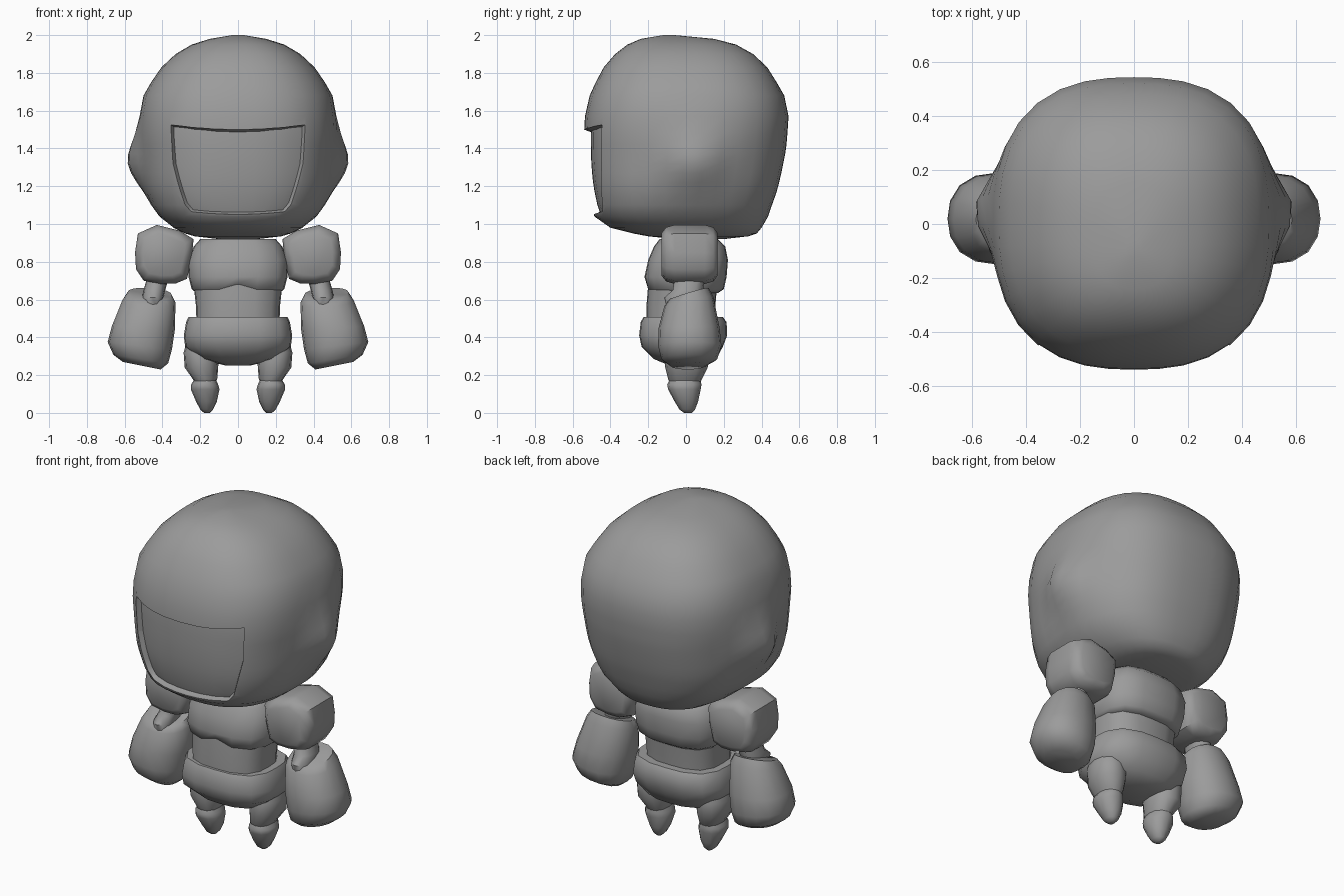
import bpy, bmesh, math

if "Cube" in bpy.data.objects:
    bpy.data.objects.remove(bpy.data.objects["Cube"])

grey = bpy.data.materials.new("plain_grey")
grey.diffuse_color = (0.33, 0.33, 0.33, 1)
grey.use_nodes = True
grey.node_tree.nodes["Principled BSDF"].inputs["Base Color"].default_value = grey.diffuse_color


def make(name, rings, warp=None):
    """Skin a stack of equal-length point rings into a closed solid."""
    bm = bmesh.new()
    rows = [[bm.verts.new(warp(*p) if warp else p) for p in r] for r in rings]
    n = len(rows[0])
    for a, b in zip(rows, rows[1:]):
        for i in range(n):
            j = (i + 1) % n
            bm.faces.new((a[i], a[j], b[j], b[i]))
    bm.faces.new(rows[0][::-1])
    bm.faces.new(rows[-1])
    bmesh.ops.recalc_face_normals(bm, faces=bm.faces)
    me = bpy.data.meshes.new(name)
    bm.to_mesh(me)
    bm.free()
    me.materials.append(grey)
    ob = bpy.data.objects.new(name, me)
    bpy.context.collection.objects.link(ob)
    return ob


def ring(z, x0, x1, y0, y1, kx=0, ky=0, n=16, e=3):
    """Superellipse between x and y limits, tilted by slopes kx and ky."""
    cx, cy, rx, ry = (x0 + x1) / 2, (y0 + y1) / 2, (x1 - x0) / 2, (y1 - y0) / 2
    pts = []
    for i in range(n):
        t = 2 * math.pi * i / n
        c, s = math.cos(t), math.sin(t)
        r = (abs(c) ** e + abs(s) ** e) ** (-1 / e)
        dx, dy = c * r * rx, s * r * ry
        pts.append((cx + dx, cy + dy, z + kx * dx + ky * dy))
    return pts


def activate(ob):
    bpy.ops.object.select_all(action='DESELECT')
    ob.select_set(True)
    bpy.context.view_layer.objects.active = ob


def smooth(ob, angle=50):
    activate(ob)
    bpy.ops.object.shade_smooth_by_angle(angle=math.radians(angle))


def subtract(ob, cutter):
    m = ob.modifiers.new("cut", 'BOOLEAN')
    m.operation, m.solver, m.object = 'DIFFERENCE', 'EXACT', cutter
    activate(ob)
    bpy.ops.object.modifier_apply(modifier=m.name)
    bpy.data.objects.remove(cutter)


def mirror(ob):
    m = ob.modifiers.new("mirror", 'MIRROR')
    m.use_mirror_merge = False
    smooth(ob)


# Head: z, half width, front y, back y
head_rows = [
    (.92, .10, -.06, .20), (.935, .23, -.20, .33), (.95, .28, -.28, .375),
    (.98, .34, -.40, .40), (1.04, .415, -.485, .435), (1.10, .455, -.505, .455),
    (1.17, .48, -.52, .48), (1.22, .492, -.528, .493), (1.27, .498, -.533, .505),
    (1.32, .503, -.537, .515), (1.37, .508, -.539, .525), (1.42, .514, -.54, .532),
    (1.48, .52, -.54, .537), (1.57, .517, -.535, .543),
    (1.68, .50, -.51, .52), (1.75, .46, -.478, .48), (1.83, .405, -.435, .43),
    (1.90, .33, -.375, .355), (1.95, .245, -.31, .265), (1.98, .15, -.24, .15),
    (2.0, .03, -.12, -.06)]
head_rings = [ring(z, -w, w, a, b, n=36, e=2.55) for z, w, a, b in head_rows]


def ear_bump(x, y, z):
    d2 = ((y - .05) ** 2 + (z - 1.33) ** 2) / .14 ** 2
    return (x + math.copysign(.088 * math.exp(-d2), x) if abs(x) > .3 else x, y, z)


head = make("head", head_rings, ear_bump)

# Recessed face opening with sloping rim and a curved back wall
half = [(0, 1.50), (.12, 1.502), (.24, 1.51), (.355, 1.525), (.345, 1.32), (.315, 1.18),
        (.285, 1.105), (.25, 1.065), (.13, 1.055), (0, 1.05)]
outline = half + [(-x, z) for x, z in half[-2:0:-1]]


def rim(depth, scale):
    return [(x * scale, -.54 + .1 * (x / .36) ** 2 + .4 * max(0, 1.18 - z) + depth,
             1.29 + (z - 1.29) * scale) for x, z in outline]


opening = make("face_opening", [rim(-.12, 1.05), rim(0, 1), rim(.045, .92), rim(.3, .92)])
subtract(opening, make("face_back",
                       [[(x, y + .036, z) for x, y, z in r] for r in head_rings]))
subtract(head, opening)
smooth(head, 62)


# Chest, with a notch under the middle of the front
def chest_notch(x, y, z):
    lift = .03 * max(0, 1 - abs(x) / .1) if y < 0 and z < .68 else 0
    return x, y, z + lift


chest_rows = [(.635, .22, -.165, .17), (.655, .245, -.205, .20), (.72, .262, -.22, .215),
              (.81, .265, -.20, .222), (.88, .235, -.17, .208), (.92, .20, -.14, .17)]
smooth(make("chest", [ring(z, -w, w, a, b) for z, w, a, b in chest_rows], chest_notch))

# Waist
smooth(make("waist", [ring(z, -w, w, a, b) for z, w, a, b in
                      [(.47, .22, -.21, .15), (.56, .222, -.21, .155),
                       (.68, .235, -.20, .165)]]))

# Hips
hip_rows = [(.252, .07, -.09, .09), (.285, .20, -.17, .16), (.35, .28, -.235, .195),
            (.41, .287, -.248, .218), (.48, .275, -.24, .215), (.508, .262, -.225, .195)]
smooth(make("hips", [ring(z, -w, w, a, b) for z, w, a, b in hip_rows]))

# Shoulder pads: front outline stacked through the depth
pad = [(.43, .995), (.53, .95), (.545, .85), (.54, .76), (.50, .70), (.41, .683),
       (.33, .685), (.27, .71), (.245, .82), (.235, .92), (.31, .965)]
pad_rings = [[(.395 + (x - .395) * s, y, .84 + (z - .84) * s) for x, z in pad]
             for y, s in [(-.13, .72), (-.105, .92), (-.06, 1), (.10, 1), (.145, .92), (.168, .72)]]
mirror(make("shoulder", pad_rings))

# Upper arms
mirror(make("upper_arm", [ring(z, a, b, c, d, n=12, e=2.4) for z, a, b, c, d in
                          [(.55, .415, .49, -.10, .05), (.61, .395, .508, -.115, .08),
                           (.65, .385, .50, -.07, .09), (.72, .365, .48, -.06, .10)]]))

# Gloved forearms: z, x limits, y limits, slopes
glove_rows = [(.25, .41, .61, -.08, .10, .2, 0), (.285, .37, .66, -.13, .165, .16, 0),
              (.355, .35, .69, -.148, .188, .12, 0), (.45, .334, .668, -.145, .178, .05, 0),
              (.59, .331, .613, -.115, .145, .04, .2), (.63, .35, .585, -.09, .12, .06, .3)]
mirror(make("forearm", [ring(*r, n=16, e=2.25) for r in glove_rows]))

# Legs
thigh_rows = [(.15, .125, .225, -.08, .07), (.18, .11, .24, -.095, .085),
              (.24, .105, .282, -.11, .115), (.32, .10, .288, -.115, .12),
              (.38, .13, .27, -.09, .10)]
mirror(make("thigh", [ring(*r, n=12, e=2.4) for r in thigh_rows]))

# Pointed feet
foot_rows = [(0, .15, .18, -.01, .03), (.018, .132, .20, -.035, .048),
             (.06, .112, .222, -.06, .064), (.125, .098, .25, -.095, .078),
             (.15, .105, .248, -.10, .082), (.18, .118, .23, -.085, .075)]
mirror(make("foot", [ring(*r, n=12, e=2.3) for r in foot_rows]))
